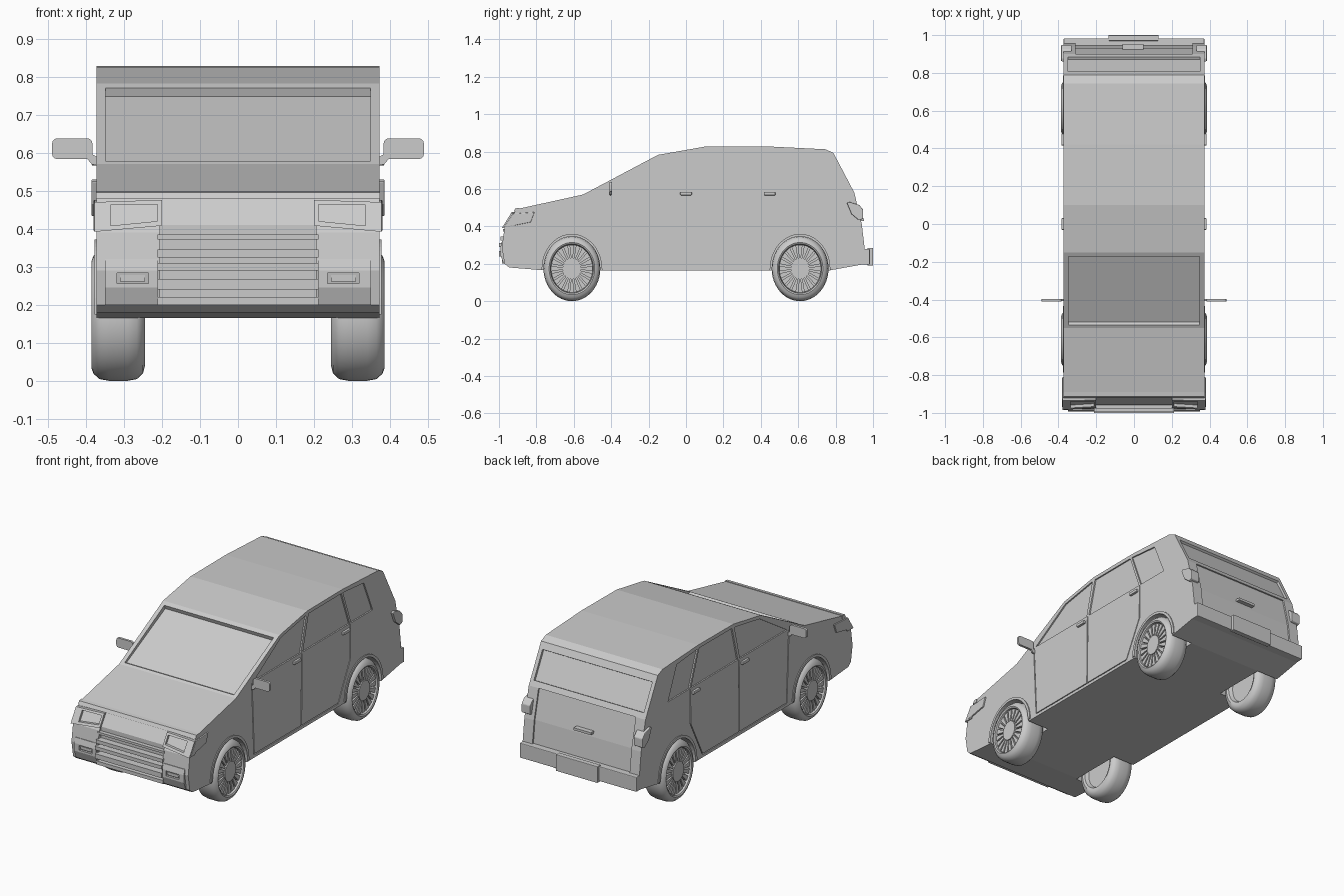
import bpy, bmesh
from math import sin, cos, pi, radians

if "Cube" in bpy.data.objects:
    bpy.data.objects.remove(bpy.data.objects["Cube"])

RY, RZ, WZ = 0.152, 0.174, 0.174      # wheel radii (slightly oval) and hub height
AXLES = {"front": -0.61, "rear": 0.61}


def prism(bm, pts, a, b, axis="x", shear=0.0):
    """Extrude a 2D outline between a and b along x (pts=y,z) or y (pts=x,z)."""
    def co(p, t):
        return (t, p[0], p[1]) if axis == "x" else (p[0], t + shear * (p[1] - 0.395), p[1])
    lo = [bm.verts.new(co(p, a)) for p in pts]
    hi = [bm.verts.new(co(p, b)) for p in pts]
    n = len(pts)
    bm.faces.new(lo)
    bm.faces.new(hi[::-1])
    for i in range(n):
        bm.faces.new((lo[i], hi[i], hi[(i + 1) % n], lo[(i + 1) % n]))


def box_pts(a0, a1, b0, b1):
    return [(a0, b0), (a1, b0), (a1, b1), (a0, b1)]


def finish(name, bm, mirror=False, bevel=0.0, smooth=False):
    bmesh.ops.recalc_face_normals(bm, faces=bm.faces)
    me = bpy.data.meshes.new(name)
    bm.to_mesh(me)
    bm.free()
    ob = bpy.data.objects.new(name, me)
    bpy.context.collection.objects.link(ob)
    if bevel:
        m = ob.modifiers.new("bevel", "BEVEL")
        m.width, m.segments = bevel, 2
    if mirror:
        ob.modifiers.new("mirror", "MIRROR").use_mirror_merge = False
    if smooth:
        bpy.ops.object.select_all(action="DESELECT")
        ob.select_set(True)
        bpy.context.view_layer.objects.active = ob
        bpy.ops.object.shade_smooth_by_angle(angle=radians(35))
    return ob


def part(name, pts, a, b, axis="x", shear=0.0, **kw):
    bm = bmesh.new()
    prism(bm, pts, a, b, axis, shear)
    return finish(name, bm, **kw)


def cut(ob, pts, spans, axis="x", shear=0.0):
    """Subtract prisms over each span from the object."""
    bm = bmesh.new()
    for a, b in spans:
        prism(bm, pts, a, b, axis, shear)
    cutter = finish("cutter", bm)
    cutter.hide_render = True
    m = ob.modifiers.new("cut", "BOOLEAN")
    m.object, m.operation, m.solver = cutter, "DIFFERENCE", "EXACT"
    bpy.context.view_layer.objects.active = ob
    bpy.ops.object.modifier_apply(modifier=m.name)
    bpy.data.objects.remove(cutter)


def both(a, b):
    return [(a, b), (-b, -a)]


def arc(y, ry, rz, a0, a1, n=28):
    return [(y + ry * cos(a0 + (a1 - a0) * i / n), WZ + rz * sin(a0 + (a1 - a0) * i / n))
            for i in range(n + 1)]


# body shell
body = part("body", [
    (-0.76, 0.165), (-0.945, 0.18), (-0.97, 0.20), (-0.985, 0.29), (-0.97, 0.39), (-0.905, 0.492),
    (-0.55, 0.57), (-0.15, 0.782), (0.10, 0.826), (0.42, 0.828), (0.745, 0.812), (0.788, 0.793),
    (0.90, 0.58), (0.94, 0.41), (0.965, 0.20), (0.77, 0.165)], -0.372, 0.372)

# wheel wells
for y in AXLES.values():
    cut(body, arc(y, 0.160, 0.184, 0, 2 * pi, 40)[:-1], both(0.235, 0.5))

# side windows
for w in ([(-0.39, 0.605), (0.04, 0.605), (0.09, 0.803), (0.08, 0.803), (-0.14, 0.764)],
          [(0.06, 0.605), (0.485, 0.605), (0.41, 0.807), (0.112, 0.806)],
          [(0.50, 0.605), (0.695, 0.605), (0.615, 0.79), (0.425, 0.807)]):
    cut(body, w, both(0.364, 0.5))

# door gaps
for (y0, z0), (y1, z1) in (((-0.405, 0.60), (-0.385, 0.185)), ((0.05, 0.60), (0.045, 0.185)),
                           ((0.492, 0.60), (0.49, 0.40)), ((0.49, 0.40), (0.38, 0.185))):
    g = 0.003
    cut(body, [(y0 - g, z0), (y1 - g, z1), (y1 + g, z1), (y0 + g, z0)], both(0.364, 0.5))
cut(body, box_pts(-0.385, 0.38, 0.182, 0.187), both(0.364, 0.5))

# windscreen, rear window, tailgate and grille recesses
cut(body, [(-0.518, 0.571), (-0.165, 0.748), (-0.195, 0.83), (-0.56, 0.63), (-0.535, 0.578)], [(-0.348, 0.348)])
cut(body, [(0.795, 0.750), (0.872, 0.604), (0.93, 0.63), (0.85, 0.785)], [(-0.35, 0.35)])
cut(body, [(0.891, 0.58), (0.931, 0.41), (0.946, 0.28), (1.05, 0.28), (1.05, 0.58)], [(-0.31, 0.31)])
cut(body, box_pts(-1.05, -0.955, 0.20, 0.41), [(-0.205, 0.205)])

# hood lip
part("hood_lip", [(-0.922, 0.478), (-0.912, 0.496), (-0.89, 0.499), (-0.89, 0.478)], -0.374, 0.374)

# grille slats
bm = bmesh.new()
for z0, z1, y in ((0.372, 0.385, -0.978), (0.325, 0.345, -0.992), (0.29, 0.31, -1.0),
                  (0.24, 0.268, -1.0), (0.20, 0.22, -0.985)):
    prism(bm, box_pts(y, -0.95, z0, z1), -0.212, 0.212)
finish("grille_slats", bm)

# bumper corners with fog lamps
corner = part("front_bumper_corner", [(-0.95, 0.20), (-0.975, 0.20), (-0.992, 0.245), (-0.992, 0.29),
                                      (-0.984, 0.32), (-0.95, 0.32)], 0.212, 0.35)
cut(corner, box_pts(0.235, 0.318, 0.256, 0.284), [(-1.1, -0.978)], "y")
corner.modifiers.new("mirror", "MIRROR")
part("fog_lamp", box_pts(0.245, 0.31, 0.261, 0.278), -0.986, -0.975, "y", mirror=True)

# headlamps: sloped bezel plus side wrap
lamp = part("headlamp", [(0.20, 0.408), (0.378, 0.392), (0.378, 0.47), (0.20, 0.476)],
            -0.982, -0.93, "y", 0.62)
cut(lamp, [(0.212, 0.42), (0.335, 0.408), (0.335, 0.462), (0.212, 0.464)], [(-1.1, -0.962)], "y", 0.62)
lamp.modifiers.new("mirror", "MIRROR")
part("headlamp_side", [(-0.975, 0.393), (-0.83, 0.422), (-0.81, 0.476), (-0.925, 0.468)],
     0.36, 0.38, mirror=True, bevel=0.003)

# tail lamps
part("tail_lamp", [(0.86, 0.525), (0.875, 0.53), (0.925, 0.515), (0.947, 0.49), (0.947, 0.44),
                   (0.925, 0.432), (0.885, 0.465)], 0.33, 0.386, mirror=True, bevel=0.004)

# rear bumper, plate holder, tailgate handle
part("rear_bumper", box_pts(0.93, 0.983, 0.195, 0.28), -0.372, 0.372, bevel=0.004)
part("plate_holder", box_pts(0.97, 1.0, 0.19, 0.285), -0.135, 0.13, bevel=0.003)
part("tailgate_handle", box_pts(0.92, 0.952, 0.428, 0.442), -0.06, 0.05)

# door handles
bm = bmesh.new()
for y in (0.0, 0.447):
    prism(bm, box_pts(y - 0.031, y + 0.031, 0.566, 0.584), 0.365, 0.385)
finish("door_handles", bm, mirror=True, bevel=0.004)

# door mirrors
part("door_mirror_stalk", [(0.365, 0.565), (0.385, 0.57), (0.41, 0.60), (0.39, 0.60), (0.365, 0.585)],
     -0.408, -0.398, "y", mirror=True)
bm = bmesh.new()
r, outline = 0.014, []
for cx, cz, a in ((0.475, 0.624, 0), (0.397, 0.624, 90), (0.397, 0.597, 180), (0.475, 0.597, 270)):
    outline += [(cx + r * cos(radians(a + t)), cz + r * sin(radians(a + t))) for t in (0, 30, 60, 90)]
prism(bm, outline, -0.41, -0.396, "y")
finish("door_mirror", bm, mirror=True)

# tyre and rim cross-section as (x, radius)
SECTION = [(0.27, 0), (0.27, 0.095), (0.25, 0.105), (0.245, 0.118), (0.25, 0.135), (0.266, 0.148),
           (0.29, 0.152), (0.34, 0.152), (0.364, 0.148), (0.38, 0.136), (0.386, 0.122),
           (0.382, 0.115), (0.352, 0.111), (0.352, 0)]
for end, y in AXLES.items():
    k = RZ / RY
    # tyre
    bm = bmesh.new()
    rings = [[bm.verts.new((x, y + rr * cos(2 * pi * i / 48), WZ + k * rr * sin(2 * pi * i / 48)))
              for i in range(48)] for x, rr in SECTION[1:-1]]
    for p, q in zip(rings, rings[1:]):
        for i in range(48):
            bm.faces.new((p[i], p[(i + 1) % 48], q[(i + 1) % 48], q[i]))
    bm.faces.new(rings[-1])
    inner = [bm.verts.new((0.27, v.co.y, v.co.z)) for v in rings[0]]
    bm.faces.new(inner)
    bmesh.ops.remove_doubles(bm, verts=bm.verts, dist=1e-5)
    finish(end + "_tyre", bm, mirror=True, smooth=True)
    # spokes and hub
    bm = bmesh.new()
    for s in range(20):
        a = 2 * pi * s / 20
        wedge = [(0.048, -0.09), (0.112, -0.115), (0.112, 0.115), (0.048, 0.09)]
        prism(bm, [(y + rr * cos(a + t), WZ + k * rr * sin(a + t)) for rr, t in wedge], 0.35, 0.373)
    prism(bm, arc(y, 0.05, 0.05 * k, 0, 2 * pi, 24)[:-1], 0.35, 0.379)
    finish(end + "_spokes", bm, mirror=True)
    # arch lip
    part(end + "_arch_lip", arc(y, 0.175, 0.198, 0, pi) + arc(y, 0.159, 0.183, pi, 0),
         0.365, 0.377, mirror=True)
